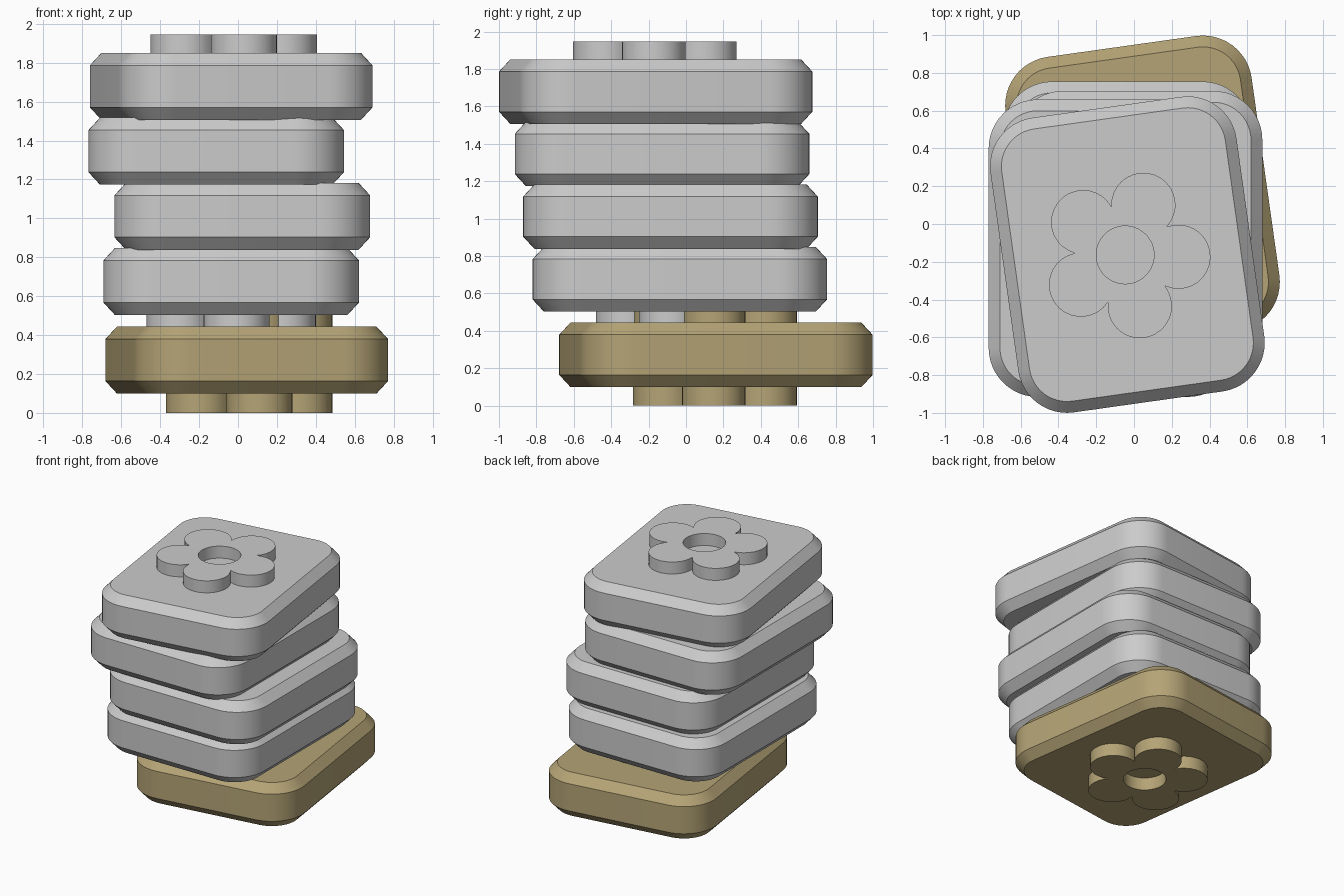
import bpy, bmesh, math
from mathutils import Matrix

if "Cube" in bpy.data.objects:
    bpy.data.objects.remove(bpy.data.objects["Cube"])


def material(name, color):
    m = bpy.data.materials.new(name)
    m.diffuse_color = (*color, 1)
    m.use_nodes = True
    m.node_tree.nodes["Principled BSDF"].inputs["Base Color"].default_value = m.diffuse_color
    return m


GREY = material("light grey", (0.60, 0.60, 0.60))
TAN = material("tan", (0.46, 0.37, 0.18))

WIDTH, DEPTH, HEIGHT = 1.315, 1.575, 0.345   # tile size
RADIUS, CHAMFER = 0.26, 0.06                 # tile corner and edge cut
PETAL_R, PETAL_D, HOLE_R = 0.17, 0.282, 0.153


def tile_ring(inset, z, seg=12):
    """Rounded rectangle, inset evenly from the full tile outline."""
    pts = []
    for k, (sx, sy) in enumerate(((1, 1), (-1, 1), (-1, -1), (1, -1))):
        for i in range(seg + 1):
            a = math.pi / 2 * (k + i / seg)
            pts.append((sx * (WIDTH / 2 - RADIUS) + (RADIUS - inset) * math.cos(a),
                        sy * (DEPTH / 2 - RADIUS) + (RADIUS - inset) * math.sin(a), z))
    return pts


def flower_rings(seg=18):
    """Outline of five merged petals, and the matching centre hole."""
    half = math.pi / 5
    rho = PETAL_D * math.cos(half) + math.sqrt(PETAL_R ** 2 - (PETAL_D * math.sin(half)) ** 2)
    phi = math.atan2(rho * math.sin(half), rho * math.cos(half) - PETAL_D)
    outer, hole = [], []
    for k in range(5):
        a = math.radians(72 * k - 10)
        for i in range(seg):
            t = 2 * i / seg - 1
            outer.append((PETAL_D * math.cos(a) + PETAL_R * math.cos(a + t * phi),
                          PETAL_D * math.sin(a) + PETAL_R * math.sin(a + t * phi)))
            hole.append((HOLE_R * math.cos(a + t * half), HOLE_R * math.sin(a + t * half)))
    return outer, hole


def loft(name, rings, mat, matrix, closed):
    """Skin successive rings; either cap the ends or join last to first."""
    bm = bmesh.new()
    loops = [[bm.verts.new(p) for p in r] for r in rings]
    pairs = list(zip(loops, loops[1:])) + ([(loops[-1], loops[0])] if closed else [])
    for a, b in pairs:
        n = len(a)
        for i in range(n):
            j = (i + 1) % n
            bm.faces.new((a[i], a[j], b[j], b[i]))
    if not closed:
        bm.faces.new(loops[0][::-1])
        bm.faces.new(loops[-1])
    bmesh.ops.recalc_face_normals(bm, faces=bm.faces)
    me = bpy.data.meshes.new(name)
    bm.to_mesh(me)
    bm.free()
    ob = bpy.data.objects.new(name, me)
    bpy.context.collection.objects.link(ob)
    me.materials.append(mat)
    ob.matrix_world = matrix
    bpy.ops.object.select_all(action='DESELECT')
    ob.select_set(True)
    bpy.context.view_layer.objects.active = ob
    bpy.ops.object.shade_smooth_by_angle(angle=math.radians(30))


def tile(name, x, y, z, turn, mat, flowers=()):
    place = Matrix.Translation((x, y, z)) @ Matrix.Rotation(math.radians(turn), 4, 'Z')
    loft(name, [tile_ring(CHAMFER, 0), tile_ring(0, CHAMFER + 0.005),
                tile_ring(0, HEIGHT - CHAMFER - 0.005), tile_ring(CHAMFER, HEIGHT)],
         mat, place, False)
    outer, hole = flower_rings()
    for label, z0, z1 in flowers:
        rings = [[(px - 0.012, py, h) for px, py in ring]
                 for ring, h in ((outer, z0), (outer, z1), (hole, z1), (hole, z0))]
        loft(name + "_" + label, rings, mat, place, True)


# Raised flowers on the lower and upper tile faces
BELOW = ("lower_flower", -0.099, 0.0)
ABOVE = ("upper_flower", HEIGHT, HEIGHT + 0.095)

# Stack of tiles from bottom to top
tile("base_tile", 0.045, 0.16, 0.099, 8, TAN, (BELOW, ABOVE))
tile("second_tile", -0.035, -0.033, 0.503, 0, GREY, (BELOW,))
tile("third_tile", 0.022, -0.083, 0.838, 0, GREY)
tile("fourth_tile", -0.112, -0.128, 1.173, 0, GREY)
tile("top_tile", -0.035, -0.162, 1.506, 8, GREY, (ABOVE,))
